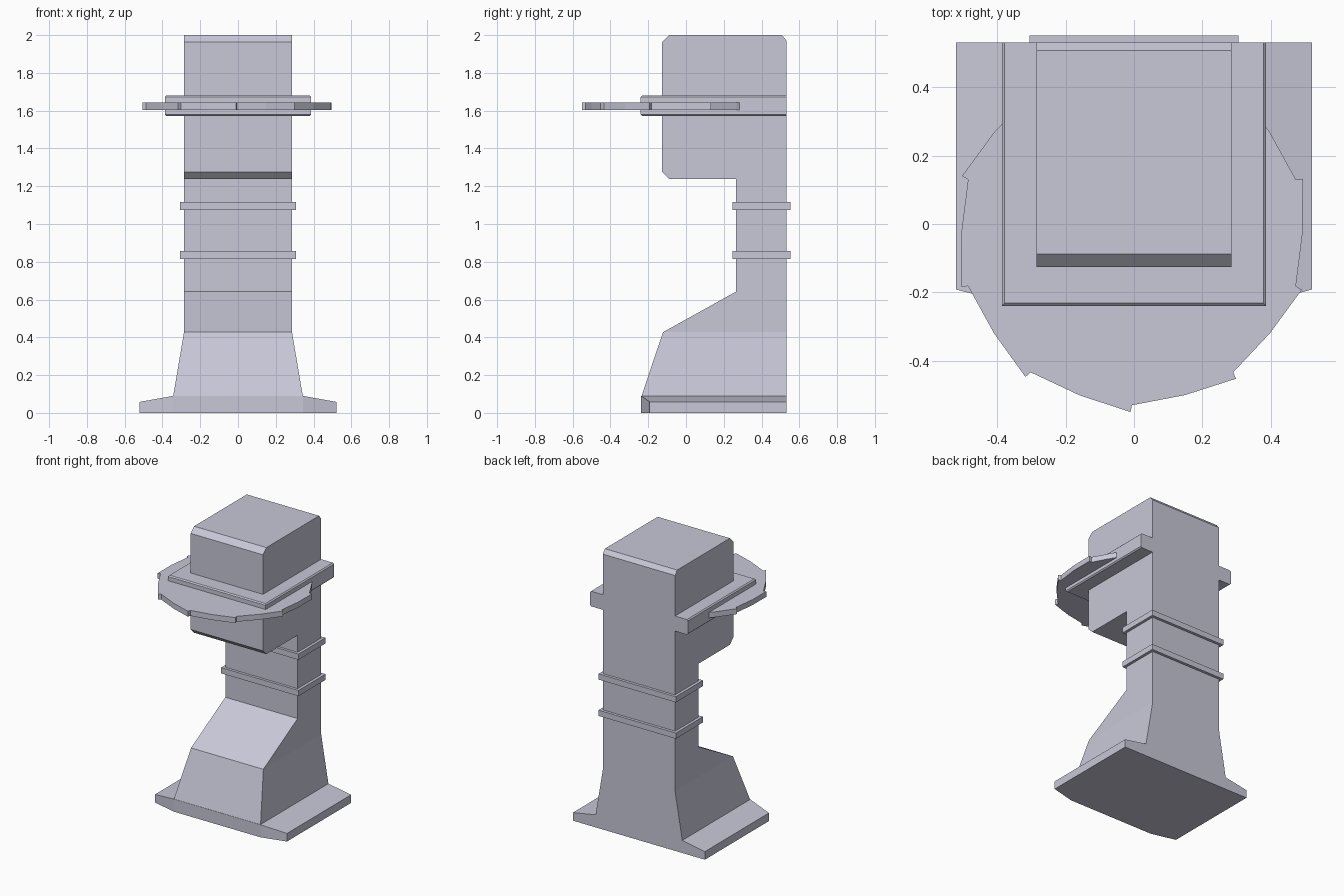
import bpy, bmesh, math

if "Cube" in bpy.data.objects:
    bpy.data.objects.remove(bpy.data.objects["Cube"])

grey = bpy.data.materials.new("pale lavender grey")
grey.diffuse_color = (0.58, 0.58, 0.69, 1)
grey.use_nodes = True
grey.node_tree.nodes["Principled BSDF"].inputs["Base Color"].default_value = grey.diffuse_color


def prism(points, place, start, end):
    """Extrude a 2D outline; place(a, b, t) maps outline + depth to 3D."""
    bm = bmesh.new()
    lo = [bm.verts.new(place(a, b, start)) for a, b in points]
    hi = [bm.verts.new(place(a, b, end)) for a, b in points]
    n = len(points)
    bm.faces.new(lo)
    bm.faces.new(hi[::-1])
    for i in range(n):
        j = (i + 1) % n
        bm.faces.new((lo[i], hi[i], hi[j], lo[j]))
    bmesh.ops.recalc_face_normals(bm, faces=bm.faces)
    return bm


def cut(bm, co, no):
    bmesh.ops.bisect_plane(bm, geom=bm.verts[:] + bm.edges[:] + bm.faces[:],
                           plane_co=co, plane_no=no, dist=1e-5)


def finish(bm, name):
    bmesh.ops.recalc_face_normals(bm, faces=bm.faces)
    mesh = bpy.data.meshes.new(name)
    bm.to_mesh(mesh)
    bm.free()
    mesh.materials.append(grey)
    obj = bpy.data.objects.new(name, mesh)
    bpy.context.collection.objects.link(obj)
    return obj


def box(x, y0, y1, z0, z1):
    return prism([(-x, y0), (x, y0), (x, y1), (-x, y1)],
                 lambda a, b, t: (a, b, t), z0, z1)


# Column: side profile with overhanging head, widened toward the foot
profile = [(-0.235, 0.09), (-0.122, 0.427), (0.265, 0.642), (0.265, 1.238),
           (-0.088, 1.238), (-0.126, 1.276), (-0.126, 1.963), (-0.088, 2.0),
           (0.508, 2.0), (0.532, 1.97), (0.532, 0.09)]
bm = prism(profile, lambda a, b, t: (t, a, b), -0.286, 0.286)
cut(bm, (0, 0, 0.427), (0, 0, 1))
for v in bm.verts:
    if v.co.z < 0.2:
        v.co.x = math.copysign(0.343, v.co.x)
finish(bm, "column_and_head")

# Foot: sloped side flanges with swept front corners
section = [(-0.522, 0), (0.522, 0), (0.522, 0.058), (0.343, 0.09),
           (-0.343, 0.09), (-0.522, 0.058)]
bm = prism(section, lambda a, b, t: (a, t, b), -0.237, 0.532)
for s in (-1, 1):
    cut(bm, (s * 0.343, 0, 0), (1, 0, 0))
for v in bm.verts:
    if abs(v.co.x) > 0.5 and v.co.y < 0:
        v.co.y = -0.192
finish(bm, "foot")

# Bands around the neck
for name, z in (("lower_band", 0.815), ("upper_band", 1.075)):
    finish(box(0.306, 0.246, 0.552, z, z + 0.041), name)

# Collar plate, lightly bevelled except at the flush back
bm = box(0.387, -0.24, 0.532, 1.572, 1.68)
edges = [e for e in bm.edges
         if abs(e.verts[0].co.z - e.verts[1].co.z) < 1e-4
         and min(v.co.y for v in e.verts) < 0]
bmesh.ops.bevel(bm, geom=edges, offset=0.008, segments=1, affect='EDGES')
finish(bm, "collar_plate")

# Toothed disc: ten ratchet teeth
outline = []
for k in range(10):
    for da, r in ((0, 0.505), (18, 0.5), (35.5, 0.525)):
        a = math.radians(-90 + 36 * k + da)
        outline.append((-0.006 + r * math.cos(a), -0.026 + r * math.sin(a)))
finish(prism(outline, lambda a, b, t: (a, b, t), 1.603, 1.642), "toothed_disc")
